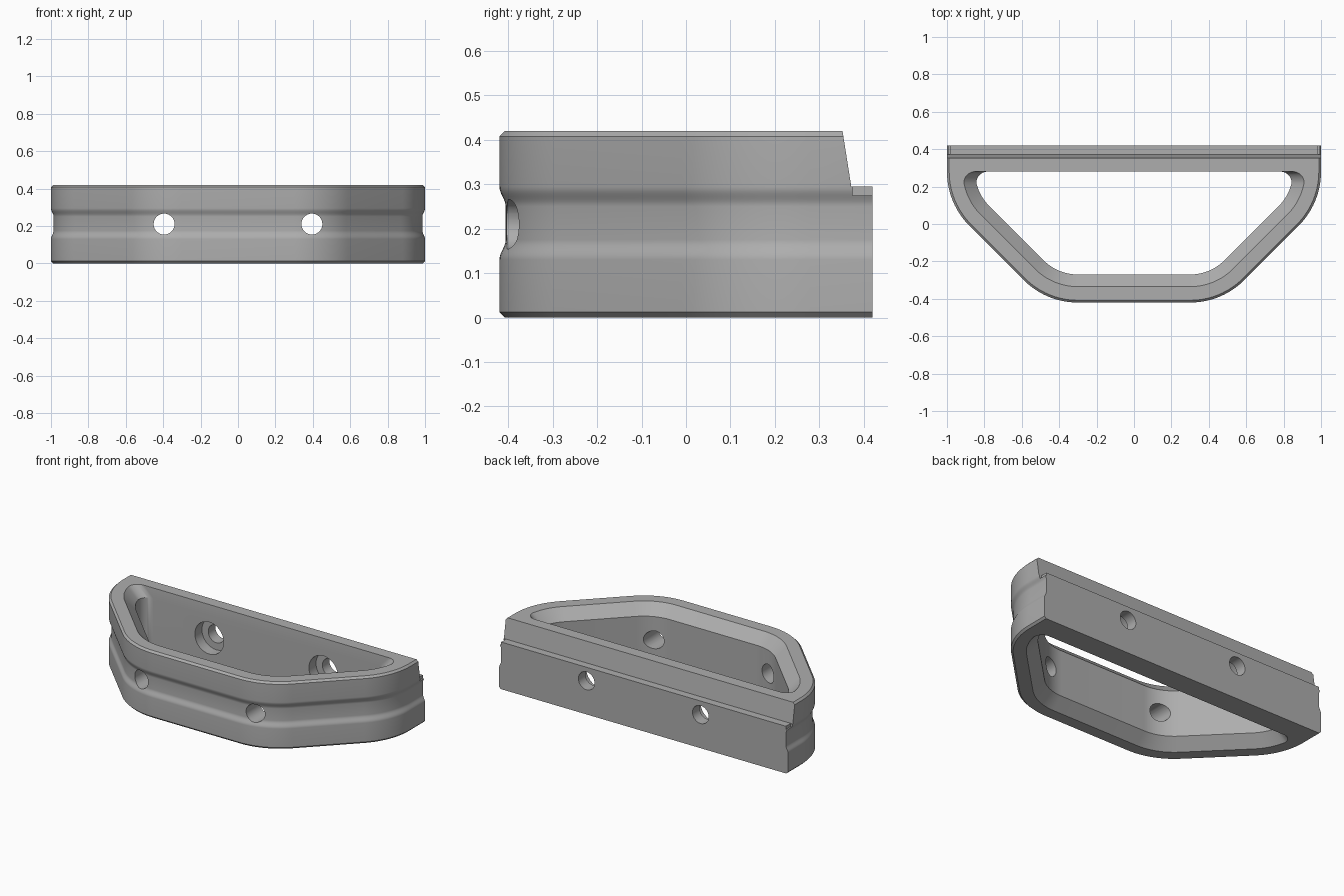
import bpy, bmesh, math
from mathutils import Matrix

if "Cube" in bpy.data.objects:
    bpy.data.objects.remove(bpy.data.objects["Cube"])

grey = bpy.data.materials.new("plain grey")
grey.use_nodes = True
grey.diffuse_color = (0.42, 0.42, 0.42, 1)
grey.node_tree.nodes["Principled BSDF"].inputs["Base Color"].default_value = (0.42, 0.42, 0.42, 1)

RADIUS, HEIGHT = 0.41, 0.42


def add_object(name, bm):
    bmesh.ops.recalc_face_normals(bm, faces=bm.faces)
    mesh = bpy.data.meshes.new(name)
    bm.to_mesh(mesh)
    bm.free()
    obj = bpy.data.objects.new(name, mesh)
    mesh.materials.append(grey)
    bpy.context.collection.objects.link(obj)
    return obj


def arc(cx, cy, rx, ry, start, end, steps):
    angles = [math.radians(start + (end - start) * i / steps) for i in range(steps + 1)]
    return [(cx + rx * math.cos(a), cy + ry * math.sin(a)) for a in angles]


def outline(offset, back, corner=0):
    """Rounded half-hexagon, moved inward by offset, closed by a straight back."""
    r = RADIUS - offset
    right = arc(0.30, -0.01, r, r, -90, -45, 14)
    if corner:
        stop = -math.degrees(math.asin(corner / r))
        side = arc(0.59, 0.28, r, r, -45, stop, 12)
        x, y = side[-1]
        right += side + arc(x - corner, y, corner, back - y, 0, 90, 10)[1:]
    else:
        right += arc(0.59, 0.28, r, r, -45, 0, 14) + [(0.59 + r, back)]
    return right + [(-x, y) for x, y in reversed(right)]


def loft(name, profile, back, corner=0):
    """Stack outlines along (z, offset) pairs."""
    bm = bmesh.new()
    rings = [[bm.verts.new((x, y, z)) for x, y in outline(off, back, corner)]
             for z, off in profile]
    for low, high in zip(rings, rings[1:]):
        for i in range(len(low)):
            j = (i + 1) % len(low)
            bm.faces.new((low[i], low[j], high[j], high[i]))
    bm.faces.new(rings[0])
    bm.faces.new(rings[-1])
    return add_object(name, bm)


def cylinder(name, x, y, radius, depth):
    bm = bmesh.new()
    bmesh.ops.create_cone(bm, cap_ends=True, segments=40, radius1=radius, radius2=radius,
                          depth=depth, matrix=Matrix.Translation((x, y, HEIGHT / 2))
                          @ Matrix.Rotation(math.pi / 2, 4, "X"))
    return add_object(name, bm)


def prism(name, section, x0, x1):
    """Extrude a (y, z) section along x."""
    bm = bmesh.new()
    face = bm.faces.new([bm.verts.new((x0, y, z)) for y, z in section])
    moved = bmesh.ops.extrude_face_region(bm, geom=[face])["geom"]
    bmesh.ops.translate(bm, vec=(x1 - x0, 0, 0),
                        verts=[v for v in moved if isinstance(v, bmesh.types.BMVert)])
    return add_object(name, bm)


def cut(target, cutter):
    mod = target.modifiers.new("cut", "BOOLEAN")
    mod.operation, mod.solver, mod.object = "DIFFERENCE", "EXACT", cutter
    bpy.context.view_layer.objects.active = target
    bpy.ops.object.modifier_apply(modifier=mod.name)
    bpy.data.objects.remove(cutter)


# Outer body with chamfered rims and a soft groove round the middle
groove = 0.014
steps = [i / 8 for i in range(9)]
ease = [(t, groove * (1 - math.cos(math.pi * t)) / 2) for t in steps]
profile = [(0, 0.012), (0.012, 0)]
profile += [(0.13 + 0.045 * t, d) for t, d in ease]
profile += [(0.295 - 0.045 * t, d) for t, d in reversed(ease)]
profile += [(HEIGHT - 0.012, 0), (HEIGHT, 0.012)]
body = loft("bracket_body", profile, 0.42)

# Hollow with sloped rims, flat against the back wall
cut(body, loft("hollow", [(-0.1, 0.085), (0, 0.085), (0.065, 0.15), (0.355, 0.15),
                          (HEIGHT, 0.085), (0.52, 0.085)], 0.28, corner=0.06))

# Slanted step along the upper back, with small end notches
cut(body, prism("back_step", [(0.3365, 0.52), (0.372, 0.295), (0.6, 0.295), (0.6, 0.52)], -1.2, 1.2))
for side in (-1, 1):
    cut(body, prism("end_notch", [(0.375, 0.275), (0.6, 0.275), (0.6, 0.4), (0.375, 0.4)],
                    side * 0.985, side * 1.2))

# Screw holes through both walls, counterbored inside the back wall
for x in (-0.395, 0.395):
    cut(body, cylinder("screw_hole", x, 0, 0.056, 1.2))
    cut(body, cylinder("counterbore", x, 0.25, 0.1, 0.2))

bpy.ops.object.select_all(action="DESELECT")
body.select_set(True)
bpy.context.view_layer.objects.active = body
bpy.ops.object.shade_smooth_by_angle(angle=math.radians(25))
